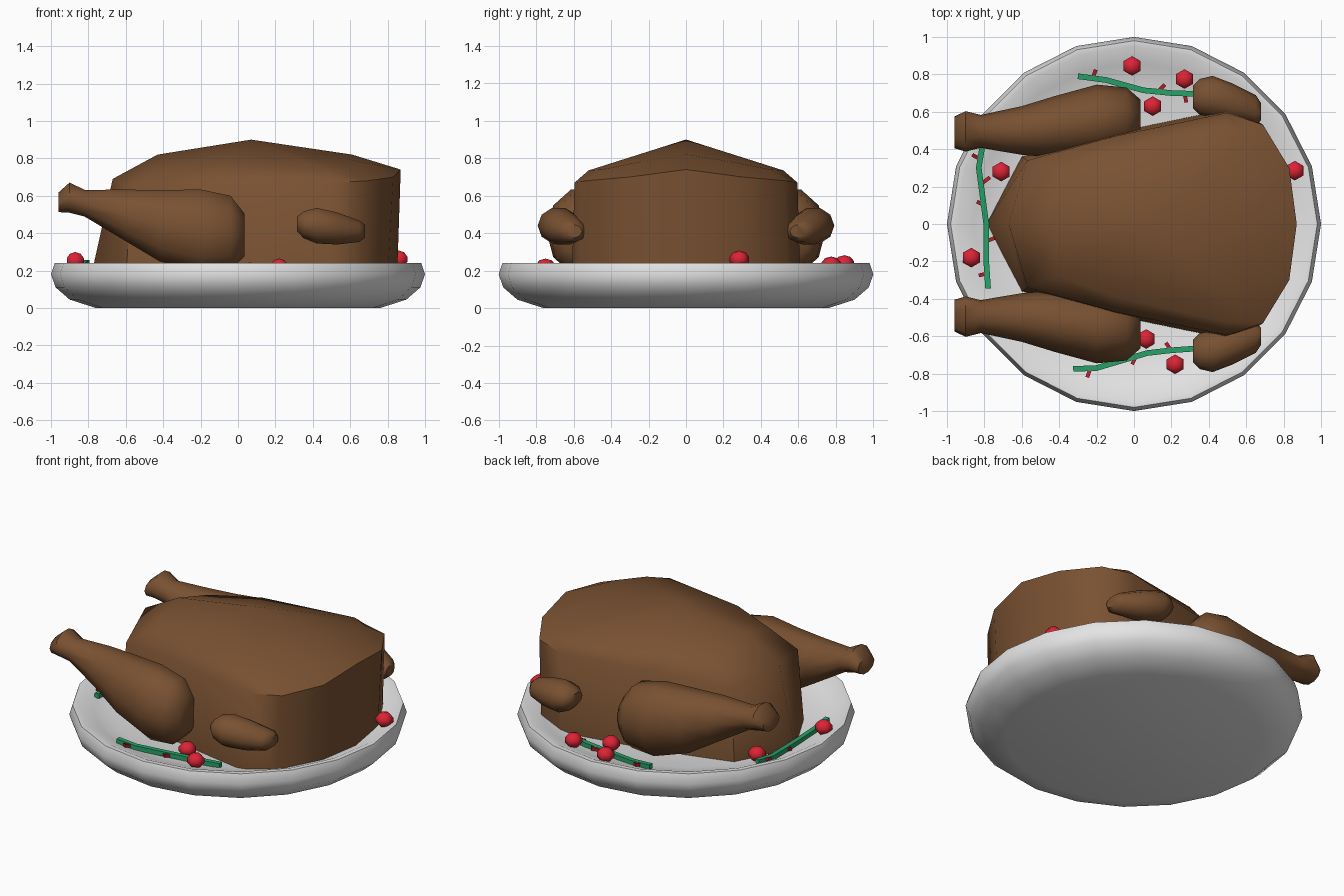
import bpy, bmesh, math
from mathutils import Vector

if "Cube" in bpy.data.objects:
    bpy.data.objects.remove(bpy.data.objects["Cube"])


def material(name, rgb):
    m = bpy.data.materials.new(name)
    m.diffuse_color = (*rgb, 1)
    m.use_nodes = True
    m.node_tree.nodes["Principled BSDF"].inputs["Base Color"].default_value = m.diffuse_color
    return m


BROWN = material("roast brown", (0.19, 0.082, 0.031))
WHITE = material("plate white", (0.78, 0.78, 0.78))
RED = material("berry red", (0.72, 0.017, 0.035))
DARK_RED = material("bud red", (0.5, 0.012, 0.025))
GREEN = material("sprig green", (0.02, 0.36, 0.14))


def finish(name, bm, mat, angle=40):
    bmesh.ops.remove_doubles(bm, verts=bm.verts, dist=1e-5)
    bmesh.ops.recalc_face_normals(bm, faces=bm.faces)
    me = bpy.data.meshes.new(name)
    bm.to_mesh(me)
    bm.free()
    me.materials.append(mat)
    ob = bpy.data.objects.new(name, me)
    bpy.context.collection.objects.link(ob)
    bpy.ops.object.select_all(action='DESELECT')
    ob.select_set(True)
    bpy.context.view_layer.objects.active = ob
    bpy.ops.object.shade_smooth_by_angle(angle=math.radians(angle))
    return ob


def loft(name, rings, mat, angle=40, apex=None):
    """Skin closed rings of points; cap the ends, the last one with an optional apex."""
    bm = bmesh.new()
    rows = [[bm.verts.new(p) for p in r] for r in rings]
    n = len(rows[0])
    for a, b in zip(rows, rows[1:]):
        for i in range(n):
            j = (i + 1) % n
            bm.faces.new((a[i], a[j], b[j], b[i]))
    bm.faces.new(rows[0])
    if apex:
        top = bm.verts.new(apex)
        for i in range(n):
            bm.faces.new((rows[-1][i], rows[-1][(i + 1) % n], top))
    else:
        bm.faces.new(rows[-1])
    return finish(name, bm, mat, angle)


def limb(name, sections, side):
    """Sections: x, centre y, centre z, half width y, half height z."""
    rings = []
    for x, cy, cz, ry, rz in sections:
        rings.append([(x, side * (cy + ry * math.cos(t * math.tau / 10)),
                       cz + rz * math.sin(t * math.tau / 10)) for t in range(10)])
    return loft(name, rings, BROWN, 50)


# Plate: 20-sided lathe
outer = [(0.76, 0.0), (0.9, 0.045), (0.975, 0.11), (1.0, 0.18), (0.98, 0.24)]
FLOOR = [(0.95, 0.24), (0.86, 0.2), (0.72, 0.16), (0.3, 0.15)]
loft("plate", [[(r * math.cos(i * math.pi / 10), r * math.sin(i * math.pi / 10), z)
                for i in range(20)] for r, z in outer + FLOOR], WHITE, 45)


def floor_z(x, y):
    r = math.hypot(x, y)
    for (r1, z1), (r0, z0) in zip(FLOOR, FLOOR[1:]):
        if r >= r0:
            return z0 + (z1 - z0) * min(1, (r - r0) / (r1 - r0))
    return 0.15


# Body: mirrored plan outlines stacked up to the breast peak
low = [(-0.79, 0, 0.15), (-0.6, 0.36, 0.15), (-0.1, 0.49, 0.15), (0.48, 0.61, 0.15),
       (0.66, 0.55, 0.15), (0.8, 0.3, 0.15), (0.85, 0, 0.15)]
mid = [(-0.67, 0, 0.69), (-0.57, 0.34, 0.62), (-0.1, 0.47, 0.66), (0.5, 0.595, 0.67),
       (0.69, 0.53, 0.68), (0.83, 0.3, 0.70), (0.87, 0, 0.74)]
high = [(-0.43, 0, 0.82), (-0.4, 0.28, 0.74), (-0.1, 0.39, 0.76), (0.48, 0.52, 0.735),
        (0.6, 0.45, 0.74), (0.66, 0.25, 0.78), (0.61, 0, 0.82)]
loft("roast_body", [h + [(x, -y, z) for x, y, z in h[-2:0:-1]] for h in (low, mid, high)],
     BROWN, 50, apex=(0.07, 0, 0.9))

# Drumsticks and wings on both sides
LEG = [(-0.96, 0.49, 0.565, 0.085, 0.055), (-0.9, 0.495, 0.59, 0.108, 0.085),
       (-0.82, 0.495, 0.56, 0.088, 0.075), (-0.6, 0.5, 0.495, 0.13, 0.145),
       (-0.42, 0.52, 0.44, 0.165, 0.2), (-0.2, 0.555, 0.41, 0.19, 0.235),
       (-0.04, 0.565, 0.4, 0.165, 0.21), (0.035, 0.565, 0.39, 0.1, 0.12)]
WING = [(0.315, 0.68, 0.45, 0.06, 0.04), (0.35, 0.68, 0.445, 0.095, 0.075),
        (0.42, 0.68, 0.44, 0.112, 0.1), (0.53, 0.65, 0.425, 0.1, 0.09),
        (0.65, 0.61, 0.41, 0.08, 0.06), (0.68, 0.6, 0.41, 0.045, 0.035)]
for side, tag in ((1, "back"), (-1, "front")):
    limb(tag + "_drumstick", LEG, side)
    limb(tag + "_wing", WING, side)

# Berries
for k, (x, y) in enumerate([(-0.01, 0.845), (0.27, 0.775), (0.1, 0.63), (0.86, 0.285),
                            (-0.71, 0.28), (-0.87, -0.18), (0.065, -0.615), (0.22, -0.75)]):
    bm = bmesh.new()
    bmesh.ops.create_uvsphere(bm, u_segments=6, v_segments=5, radius=0.055)
    for v in bm.verts:
        v.co = (v.co.x + x, v.co.y + y, v.co.z * 0.85 + floor_z(x, y) + 0.04)
    finish("berry_%d" % (k + 1), bm, RED, 65)


def rod(name, path, r, mat):
    """Square stalk lying on the plate along a plan path."""
    pts = [Vector((x, y, floor_z(x, y) + 0.018)) for x, y in path]
    rings = []
    for i, p in enumerate(pts):
        d = pts[min(i + 1, len(pts) - 1)] - pts[max(i - 1, 0)]
        s = Vector((-d.y, d.x, 0)).normalized() * r
        u = Vector((0, 0, r))
        rings.append([p + s + u, p - s + u, p - s - u, p + s - u])
    return loft(name, rings, mat, 30)


# Sprigs with little buds: path, then (bud root, bud tip)
SPRIGS = {
    "back": ([(-0.3, 0.79), (-0.15, 0.77), (0.05, 0.715), (0.2, 0.7), (0.35, 0.695)],
             [(-0.22, 0.78, -0.205, 0.825), (0.13, 0.71, 0.165, 0.745), (0.27, 0.7, 0.28, 0.65)]),
    "front": ([(-0.325, -0.775), (-0.2, -0.77), (0.07, -0.69), (0.2, -0.675), (0.34, -0.665)],
              [(-0.235, -0.775, -0.25, -0.82), (0.01, -0.71, -0.01, -0.75),
               (0.195, -0.67, 0.17, -0.635)]),
    "left": ([(-0.81, 0.42), (-0.83, 0.3), (-0.79, 0.0), (-0.79, -0.2), (-0.78, -0.345)],
             [(-0.82, 0.345, -0.865, 0.37), (-0.81, 0.22, -0.77, 0.25), (-0.8, 0.1, -0.84, 0.12),
              (-0.785, -0.09, -0.745, -0.075), (-0.785, -0.265, -0.83, -0.275)]),
}
for tag, (path, buds) in SPRIGS.items():
    rod(tag + "_sprig", path, 0.015, GREEN)
    for k, (x0, y0, x1, y1) in enumerate(buds):
        rod("%s_bud_%d" % (tag, k + 1), [(x0, y0), (x1, y1)], 0.01, DARK_RED)
